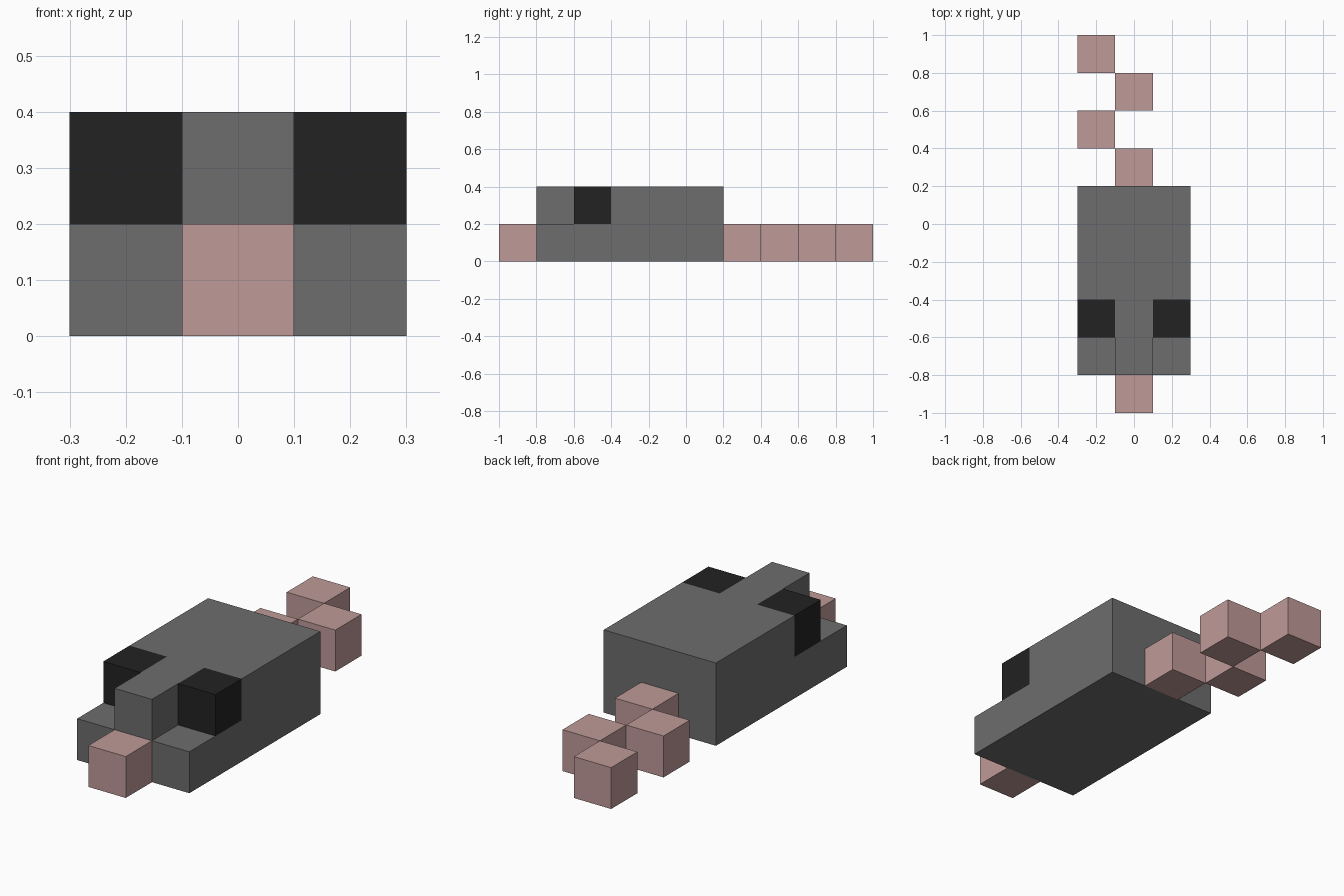
import bpy
import bmesh
from mathutils import Vector

default = bpy.data.objects.get("Cube")
if default:
    bpy.data.objects.remove(default, do_unlink=True)

U = 0.2  # edge length of one block


def make_material(name, rgb):
    mat = bpy.data.materials.new(name)
    mat.use_nodes = True
    colour = (*rgb, 1.0)
    mat.diffuse_color = colour
    bsdf = next(n for n in mat.node_tree.nodes if n.type == 'BSDF_PRINCIPLED')
    bsdf.inputs["Base Color"].default_value = colour
    bsdf.inputs["Roughness"].default_value = 0.8
    return mat


grey = make_material("fur grey", (0.153, 0.153, 0.153))
pink = make_material("skin pink", (0.521, 0.328, 0.314))
black = make_material("eye black", (0.016, 0.016, 0.016))


def box_mesh(size, centre):
    bm = bmesh.new()
    bmesh.ops.create_cube(bm, size=1)
    bmesh.ops.scale(bm, vec=size, verts=bm.verts)
    bmesh.ops.translate(bm, vec=centre, verts=bm.verts)
    return bm


def add_object(name, bm, mat):
    bmesh.ops.recalc_face_normals(bm, faces=bm.faces)
    mesh = bpy.data.meshes.new(name)
    bm.to_mesh(mesh)
    bm.free()
    mesh.materials.append(mat)
    obj = bpy.data.objects.new(name, mesh)
    bpy.context.collection.objects.link(obj)
    return obj


def add_block(name, x, y, z, mat):
    return add_object(name, box_mesh((U, U, U), (x, y, z)), mat)


# Body: a low slab whose back and central snout ridge are raised one block
bm = box_mesh((3 * U, 5 * U, U), (0, -0.3, U / 2))
for point, normal in (((-0.1, 0, 0), (1, 0, 0)), ((0.1, 0, 0), (1, 0, 0)),
                      ((0, -0.4, 0), (0, 1, 0))):
    bmesh.ops.bisect_plane(bm, geom=bm.verts[:] + bm.edges[:] + bm.faces[:],
                           plane_co=point, plane_no=normal)
raised = []
for face in bm.faces:
    c = face.calc_center_median()
    if c.z > U - 0.01 and (c.y > -0.4 or abs(c.x) < 0.1):
        raised.append(face)
result = bmesh.ops.extrude_face_region(bm, geom=raised)
top_verts = [g for g in result["geom"] if isinstance(g, bmesh.types.BMVert)]
bmesh.ops.translate(bm, vec=Vector((0, 0, U)), verts=top_verts)
leftover = [f for f in raised if f.is_valid]
if leftover:
    bmesh.ops.delete(bm, geom=leftover, context='FACES')
bmesh.ops.dissolve_limit(bm, angle_limit=0.01, verts=bm.verts, edges=bm.edges)
add_object("body", bm, grey)

# Eyes: blocks set in the notches on either side of the ridge
for side, name in ((1, "left_eye"), (-1, "right_eye")):
    add_block(name, side * U, -0.5, 1.5 * U, black)

# Nose
add_block("nose", 0, -0.9, U / 2, pink)

# Tail: blocks zigzagging backwards
for i in range(4):
    add_block(f"tail_{i + 1}", -U * (i % 2), 0.3 + U * i, U / 2, pink)
